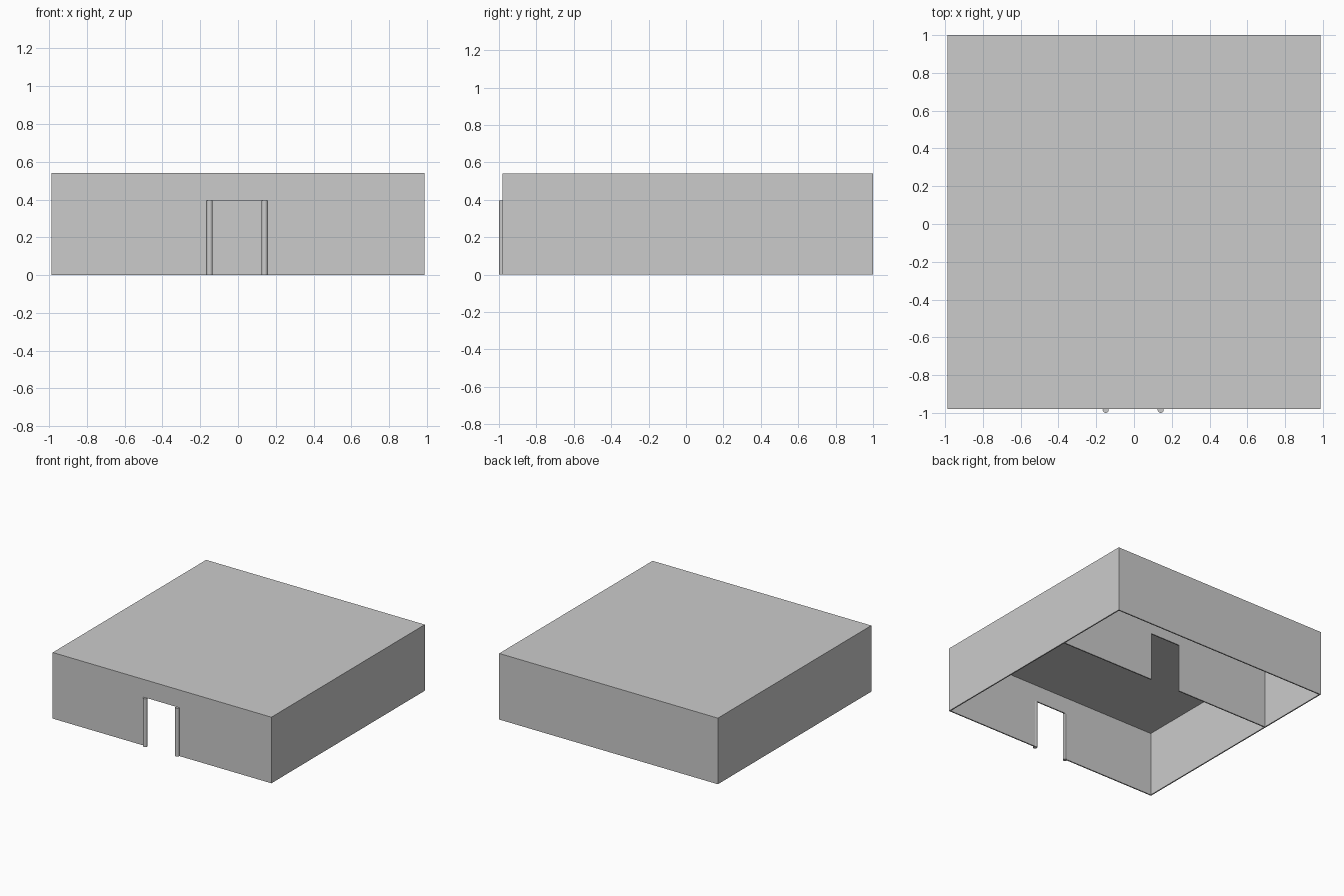
import bpy, bmesh
from mathutils import Vector

if "Cube" in bpy.data.objects:
    bpy.data.objects.remove(bpy.data.objects["Cube"])

X, Y0, Y1, H, T = 0.988, -0.98, 1.0, 0.54, 0.01   # half width, front, back, height, wall thickness
DL, DR, DH = -0.14, 0.13, 0.395                   # doorway left, right, height


def prism(name, points, direction):
    """Extrude a flat outline into a solid."""
    bm = bmesh.new()
    face = bm.faces.new([bm.verts.new(p) for p in points])
    out = bmesh.ops.extrude_face_region(bm, geom=[face])
    verts = [g for g in out["geom"] if isinstance(g, bmesh.types.BMVert)]
    bmesh.ops.translate(bm, vec=Vector(direction), verts=verts)
    bmesh.ops.recalc_face_normals(bm, faces=bm.faces)
    mesh = bpy.data.meshes.new(name)
    bm.to_mesh(mesh)
    bm.free()
    ob = bpy.data.objects.new(name, mesh)
    bpy.context.collection.objects.link(ob)
    return ob


def door_wall(name, y, half):
    """Wall across x with a doorway notch."""
    outline = [(-half, 0), (DL, 0), (DL, DH), (DR, DH), (DR, 0),
               (half, 0), (half, H - T), (-half, H - T)]
    return prism(name, [(x, y, z) for x, z in outline], (0, T, 0))


# Flat roof
prism("roof", [(-X, Y0, H - T), (X, Y0, H - T), (X, Y1, H - T), (-X, Y1, H - T)], (0, 0, T))

# Front wall and inner partition, both with doorways
door_wall("front_wall", Y0, X)
door_wall("partition_wall", 0.35, X - T)

# Back wall
prism("back_wall", [(-X, Y1 - T, 0), (X, Y1 - T, 0), (X, Y1 - T, H - T), (-X, Y1 - T, H - T)], (0, T, 0))

# Side walls
for name, s in (("left_wall", -1), ("right_wall", 1)):
    prism(name, [(s * X, Y0 + T, 0), (s * X, Y1 - T, 0),
                 (s * X, Y1 - T, H - T), (s * X, Y0 + T, H - T)], (-s * T, 0, 0))

# Round door posts
for name, x in (("left_door_post", -0.15), ("right_door_post", 0.141)):
    bpy.ops.mesh.primitive_cylinder_add(vertices=16, radius=0.016, depth=DH,
                                        location=(x, -0.984, DH / 2))
    bpy.context.object.name = name
    bpy.ops.object.shade_smooth_by_angle()
